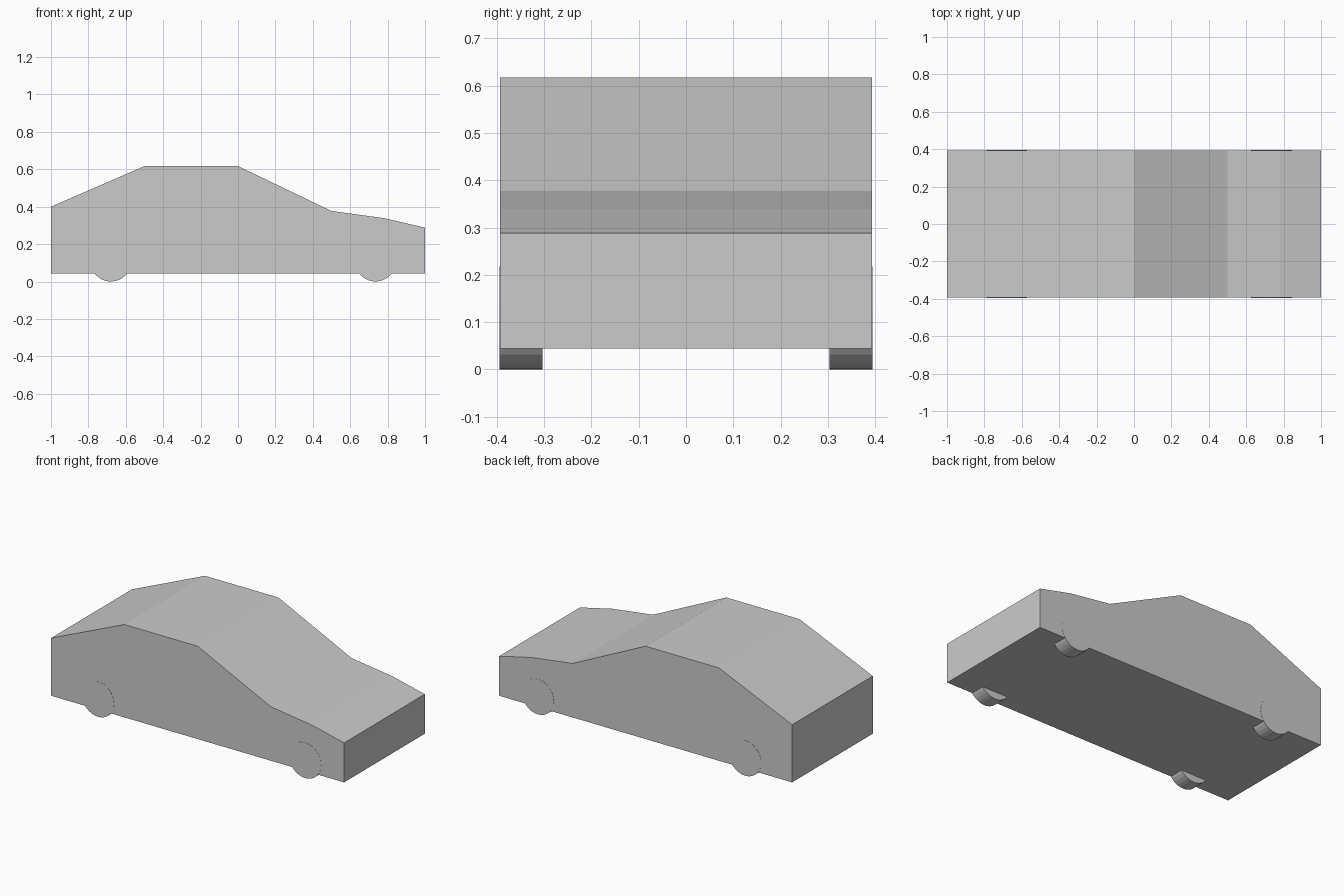
import bpy, bmesh, math

if "Cube" in bpy.data.objects:
    bpy.data.objects.remove(bpy.data.objects["Cube"])


def extrude_profile(name, points, y0, y1):
    """Extrude an (x, z) outline from y0 to y1 into a closed solid."""
    bm = bmesh.new()
    face = bm.faces.new([bm.verts.new((x, y0, z)) for x, z in points])
    side = bmesh.ops.extrude_face_region(bm, geom=[face])["geom"]
    moved = [v for v in side if isinstance(v, bmesh.types.BMVert)]
    bmesh.ops.translate(bm, verts=moved, vec=(0, y1 - y0, 0))
    bmesh.ops.recalc_face_normals(bm, faces=bm.faces)
    mesh = bpy.data.meshes.new(name)
    bm.to_mesh(mesh)
    bm.free()
    obj = bpy.data.objects.new(name, mesh)
    bpy.context.collection.objects.link(obj)
    return obj


# Car body: side outline across the full width
outline = [(-1, 0.044), (1, 0.044), (1, 0.288), (0.78, 0.339), (0.5, 0.377),
           (0, 0.617), (-0.5, 0.617), (-1, 0.40)]
extrude_profile("car_body", outline, -0.3935, 0.3935)

# Wheels: discs whose outer faces sit just proud of the body sides
RADIUS, WIDTH, OUTER = 0.109, 0.091, 0.3945
for end, x in (("rear", -0.68), ("front", 0.735)):
    for side, s in (("right", -1), ("left", 1)):
        bpy.ops.mesh.primitive_cylinder_add(
            vertices=32, radius=RADIUS, depth=WIDTH,
            location=(x, s * (OUTER - WIDTH / 2), RADIUS),
            rotation=(math.pi / 2, 0, 0))
        bpy.context.object.name = f"{end}_{side}_wheel"
